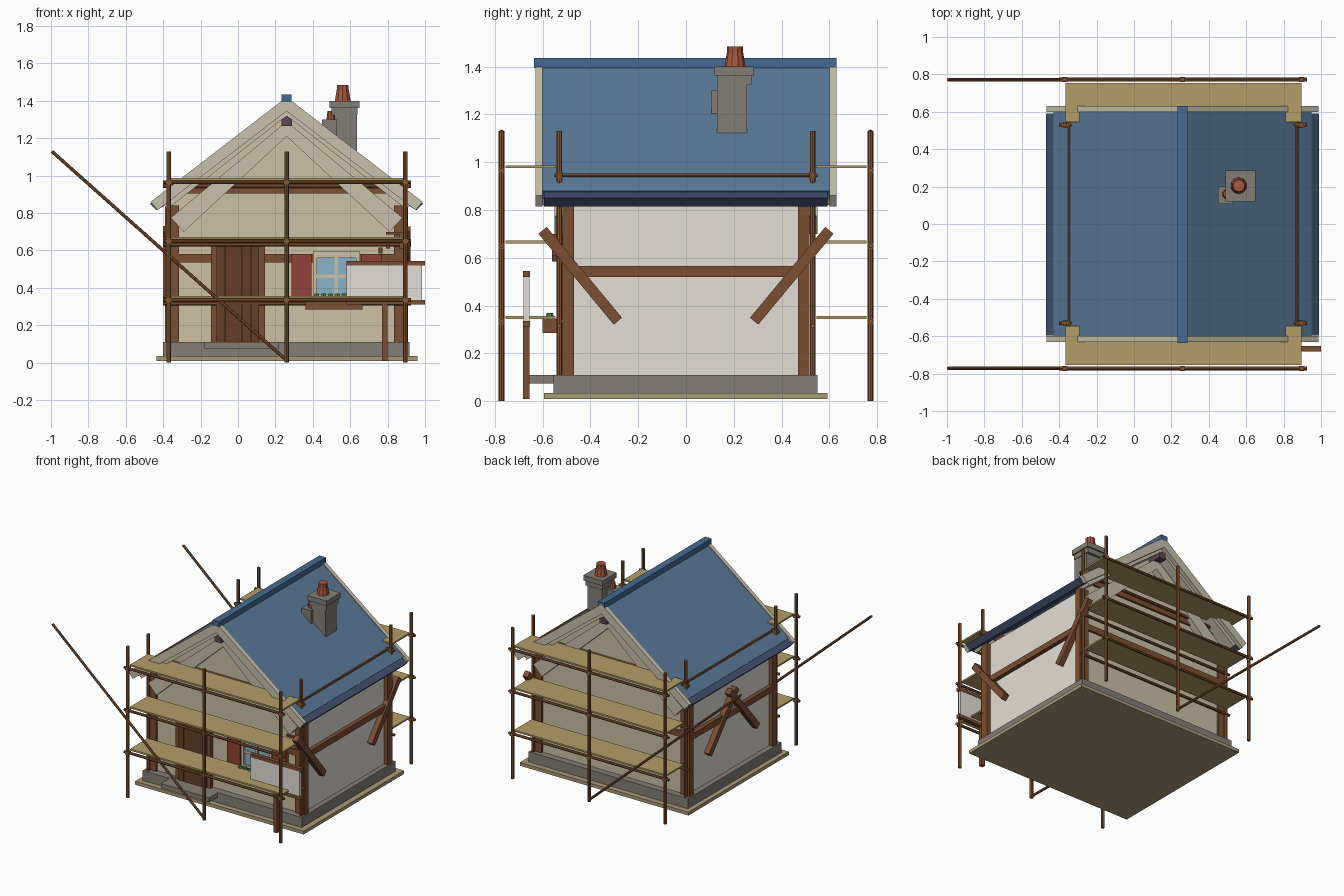
import bpy, bmesh, math
from mathutils import Vector

if "Cube" in bpy.data.objects:
    bpy.data.objects.remove(bpy.data.objects["Cube"])

CX = 0.26  # house centre line


def mat(name, *rgb):
    """Material from 0-255 screen colour, converted to linear."""
    m = bpy.data.materials.new(name)
    m.diffuse_color = [((c / 255 + .055) / 1.055) ** 2.4 for c in rgb] + [1]
    m.use_nodes = True
    m.node_tree.nodes["Principled BSDF"].inputs["Base Color"].default_value = m.diffuse_color
    return m


WOOD = mat("timber", 124, 78, 50)
DOOR = mat("door_wood", 101, 63, 42)
POLE = mat("pole_wood", 135, 88, 50)
PLANK = mat("plank_wood", 180, 158, 104)
PLASTER = mat("plaster", 205, 192, 166)
SIDE = mat("side_plaster", 228, 223, 214)
CREAM = mat("cream_trim", 202, 193, 172)
STONE = mat("stone", 132, 127, 118)
EARTH = mat("ground", 170, 154, 120)
ROOF = mat("roof_blue", 90, 122, 153)
EAVE = mat("eave_blue", 64, 78, 108)
RIDGE = mat("ridge_blue", 70, 106, 146)
CLAY = mat("clay", 168, 88, 60)
RED = mat("shutter_red", 146, 66, 56)
GLASS = mat("glass", 138, 178, 198)
GREEN = mat("leaves", 70, 128, 80)
PURPLE = mat("ridge_beam", 100, 68, 84)


def finish(name, bm, m):
    bmesh.ops.recalc_face_normals(bm, faces=bm.faces)
    me = bpy.data.meshes.new(name)
    bm.to_mesh(me)
    bm.free()
    ob = bpy.data.objects.new(name, me)
    bpy.context.collection.objects.link(ob)
    me.materials.append(m)
    return ob


def solid(name, outline, offset, m):
    """Extrude a flat 3D outline by an offset vector."""
    bm = bmesh.new()
    f = bm.faces.new([bm.verts.new(v) for v in outline])
    ex = bmesh.ops.extrude_face_region(bm, geom=[f])["geom"]
    bmesh.ops.translate(bm, vec=offset, verts=[v for v in ex if isinstance(v, bmesh.types.BMVert)])
    return finish(name, bm, m)


def prism(name, pts, y0, y1, m):
    return solid(name, [(x, y0, z) for x, z in pts], (0, y1 - y0, 0), m)


def box(name, x0, x1, y0, y1, z0, z1, m):
    return prism(name, [(x0, z0), (x1, z0), (x1, z1), (x0, z1)], y0, y1, m)


def tube(name, p, q, r, m, sides=8, r2=None):
    p, q = Vector(p), Vector(q)
    bm = bmesh.new()
    bmesh.ops.create_cone(bm, cap_ends=True, segments=sides, radius1=r,
                          radius2=r if r2 is None else r2, depth=(q - p).length)
    bm.transform((q - p).to_track_quat('Z', 'Y').to_matrix().to_4x4())
    bmesh.ops.translate(bm, vec=(p + q) / 2, verts=bm.verts)
    return finish(name, bm, m)


def side_brace(name, x, p, q, w, t, m):
    """Flat board in the y-z plane between two points."""
    p, q = Vector(p), Vector(q)
    d = (q - p).normalized() * (w / 2)
    n = Vector((-d.y, d.x))
    return solid(name, [(x - t / 2, v.x, v.y) for v in (p + n, q + n, q - n, p - n)], (t, 0, 0), m)


# Base and walls
box("ground_slab", -.435, .96, -.595, .592, .01, .035, EARTH)
box("plinth", -.40, .917, -.555, .55, .03, .11, STONE)
prism("house_walls", [(-.36, .11), (.88, .11), (.88, .84), (CX, 1.32), (-.36, .84)], -.485, .485, SIDE)
for sy in (-1, 1):
    prism("gable_plaster", [(-.35, .11), (.87, .11), (.87, .85), (CX, 1.32), (-.35, .85)],
          sy * .48, sy * .50, PLASTER)

# Timber frame
for sx in (-1, 1):
    a, b = sorted((CX + sx * .575, CX + sx * .65))
    for sy in (-1, 1):
        y0, y1 = sorted((sy * .468, sy * .517))
        box("corner_post", a, b, y0, y1, .11, .84, WOOD)
    box("side_rail", a, b, -.48, .48, .52, .565, WOOD)
    for sy in (-1, 1):
        top = .60 if sx > 0 else -.04
        side_brace("side_brace", CX + sx * .642, (sy * .285, .335), (sy * top, .715), .045, .04, WOOD)
for sy in (-1, 1):
    y0, y1 = sorted((sy * .49, sy * .515))
    box("gable_rail", -.32, .85, y0, y1, .535, .58, WOOD)
    box("gable_tie_beam", -.30, .82, y0, y1, .905, .97, WOOD)

# Roof slabs, eave strips and boards
for s in (-1, 1):
    def out(pts):
        return [(CX + s * x, z) for x, z in pts]
    prism("roof_slope", out([(0, 1.412), (.69, .88), (.66, .845), (0, 1.355)]), -.607, .607, ROOF)
    prism("eave_strip", out([(.655, .893), (.73, .85), (.695, .815), (.625, .855)]), -.595, .592, EAVE)
    for sy in (-1, 1):
        y0, y1 = sorted((sy * .60, sy * .63))
        prism("bargeboard", out([(0, 1.42), (.727, .86), (.69, .815), (0, 1.345)]), y0, y1, CREAM)
        y0, y1 = sorted((sy * .50, sy * .60))
        prism("soffit_board", out([(0, 1.35), (.66, .845), (.64, .82), (0, 1.32)]), y0, y1, CREAM)
        y0, y1 = sorted((sy * .495, sy * .55))
        prism("gable_rafter", out([(0, 1.29), (.62, .775), (.55, .70), (0, 1.21)]), y0, y1, CREAM)
box("ridge_cap", CX - .027, CX + .027, -.635, .63, 1.395, 1.435, RIDGE)
prism("ridge_beam", [(CX - .028, 1.265), (CX + .028, 1.265), (CX + .028, 1.3),
                     (CX, 1.32), (CX - .028, 1.3)], -.61, .61, PURPLE)

# Chimney
box("chimney_stack", .515, .635, .13, .255, 1.0, 1.34, STONE)
box("chimney_shoulder", .45, .53, .107, .2, 1.18, 1.30, STONE)
box("chimney_collar", .50, .64, .13, .275, 1.325, 1.362, STONE)
box("chimney_cap", .49, .65, .12, .285, 1.362, 1.40, STONE)
tube("chimney_pot", (.56, .205, 1.395), (.56, .205, 1.46), .045, CLAY, 10, .034)
tube("chimney_pot_rim", (.56, .205, 1.45), (.56, .205, 1.485), .033, CLAY, 10)
tube("small_pot", (.497, .16, 1.295), (.497, .16, 1.345), .026, CLAY, 10, .02)

# Door and step
box("door_frame", -.145, .145, -.53, -.495, .11, .64, WOOD)
for i in range(5):
    box("door_plank", -.115 + i * .046, -.071 + i * .046, -.54, -.525, .11, .62, DOOR)
box("door_step", -.18, .22, -.655, -.55, .075, .11, STONE)

# Window with shutters and flower box
for x in (.40, .63):
    box("window_jamb", x, x + .022, -.535, -.495, .33, .595, CREAM)
for z in (.33, .56):
    box("window_rail", .40, .652, -.535, -.495, z, z + .035, CREAM)
box("window_glass", .415, .635, -.522, -.495, .35, .575, GLASS)
box("window_bar", .516, .534, -.53, -.515, .35, .57, CREAM)
box("window_crossbar", .42, .635, -.53, -.515, .453, .471, CREAM)
for x in (.285, .66):
    box("shutter", x, x + .107, -.535, -.495, .34, .58, RED)
box("flower_box", .36, .665, -.60, -.53, .285, .345, WOOD)
for i in range(6):
    tube("plant", (.42 + i * .037, -.57, .34), (.42 + i * .037, -.57, .37), .022, GREEN, 6, .012)

# Hanging lantern beside the right post
box("lantern_arm", .79, .88, -.56, -.54, .685, .70, WOOD)
box("lantern_bracket", .86, .89, -.56, -.51, .61, .70, WOOD)
for x, z in ((.75, .585), (.79, .61)):
    box("lantern", x, x + .022, -.56, -.54, z, z + .03, DOOR)

# Notice board
box("board_post", .77, .80, -.682, -.655, .01, .33, WOOD)
box("board_panel", .58, .985, -.68, -.655, .335, .52, SIDE)
box("board_bottom_bar", .58, 1.0, -.682, -.652, .31, .335, WOOD)
box("board_top_bar", .58, 1.0, -.682, -.652, .52, .545, WOOD)

# Scaffolding, front and back
LEVELS = (.335, .65, .965)
POLES = (-.37, CX, .895)
for sy in (-1, 1):
    yo, yi = sy * .772, sy * .53
    for x in POLES:
        tube("outer_pole", (x, yo, 0), (x, yo, 1.13), .012, POLE)
    for x in (POLES[0], POLES[2]):
        tube("inner_pole", (x, yi, .035), (x, yi, 1.13), .012, POLE)
    for z in LEVELS:
        tube("outer_ledger", (-.40, yo, z), (.925, yo, z), .010, POLE)
        tube("inner_ledger", (-.40, yi, z - .02), (.925, yi, z - .02), .010, POLE)
        y0, y1 = sorted((sy * .755, sy * .545))
        box("deck", -.365, .895, y0, y1, z + .01, z + .022, PLANK)
        for x in POLES:
            box("coupler", x - .014, x + .014, yo - .013, yo + .013, z - .013, z + .011, POLE)
    for x in (POLES[0], POLES[2]):
        box("roof_coupler", x - .016, x + .016, yi - .014, yi + .014, .93, .96, POLE)
    tube("diagonal_pole", (-.995, yo, 1.13), (CX, yo, .012), .009, POLE)
for x in (-.348, .872):
    tube("eave_tie_pole", (x, -.55, .945), (x, .55, .945), .008, POLE)
